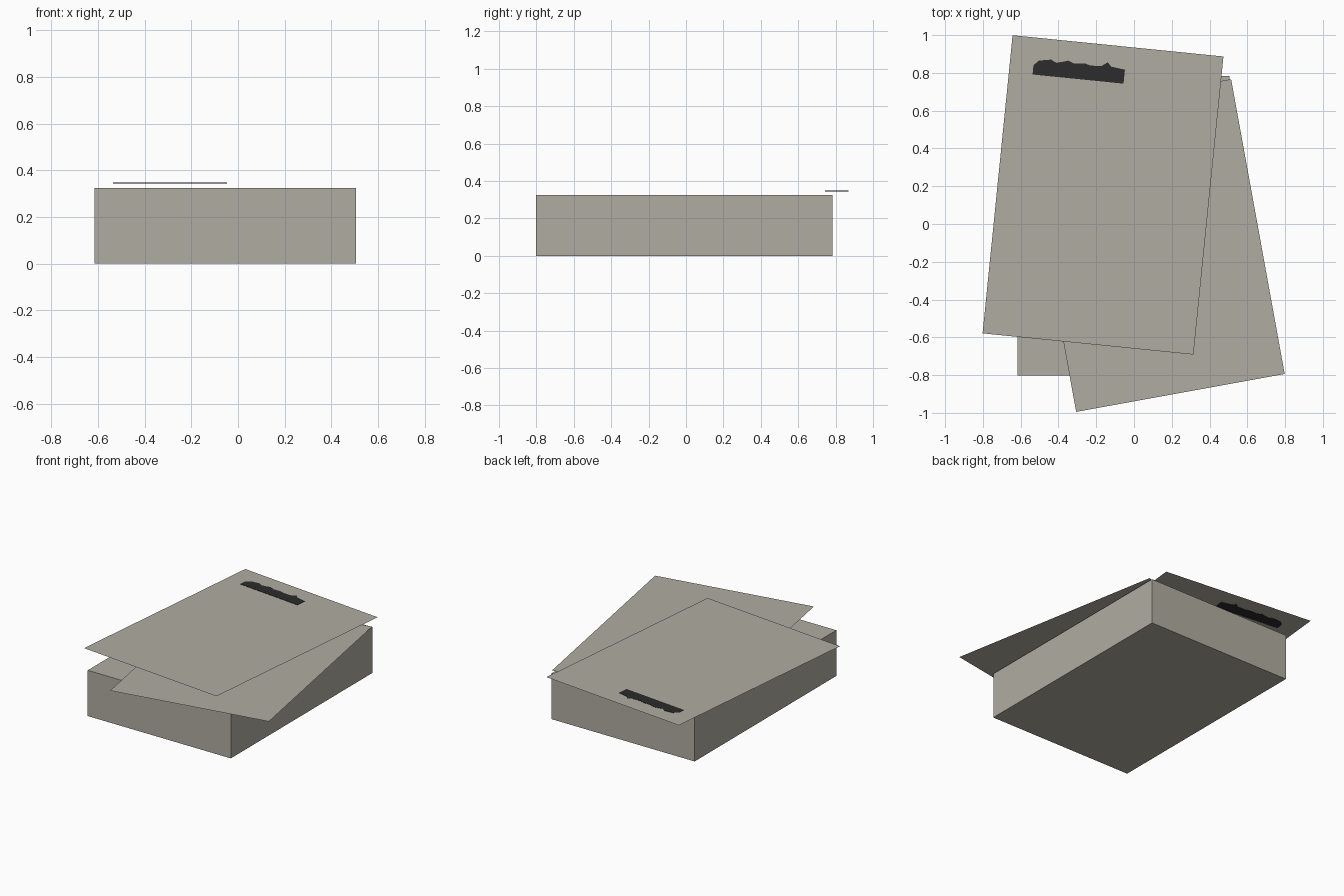
import bpy
import bmesh
from math import radians
from mathutils import Matrix

cube = bpy.data.objects.get("Cube")
if cube:
    bpy.data.objects.remove(cube, do_unlink=True)

WIDTH, LENGTH, STACK_HEIGHT = 1.122, 1.586, 0.324


def make_material(name, colour):
    mat = bpy.data.materials.new(name)
    mat.use_nodes = True
    mat.diffuse_color = (*colour, 1)
    mat.node_tree.nodes["Principled BSDF"].inputs["Base Color"].default_value = (*colour, 1)
    return mat


def add_object(name, bm, mat, location, angle=0):
    mesh = bpy.data.meshes.new(name)
    bm.to_mesh(mesh)
    bm.free()
    mesh.materials.append(mat)
    obj = bpy.data.objects.new(name, mesh)
    obj.location = location
    obj.rotation_euler.z = radians(angle)
    bpy.context.collection.objects.link(obj)
    return obj


def add_sheet(name, location, angle):
    bm = bmesh.new()
    size = Matrix.Diagonal((WIDTH, LENGTH, 1, 1))
    bmesh.ops.create_grid(bm, x_segments=1, y_segments=1, size=0.5, matrix=size)
    return add_object(name, bm, paper, location, angle)


paper = make_material("warm grey paper", (0.434, 0.42, 0.356))
ink = make_material("dark ink", (0.025, 0.025, 0.025))

# Thick squared stack of paper
bm = bmesh.new()
bmesh.ops.create_cube(bm, size=1, matrix=Matrix.Diagonal((WIDTH, LENGTH, STACK_HEIGHT, 1)))
add_object("paper_stack", bm, paper, (-0.055, -0.01, STACK_HEIGHT / 2))

# Two loose sheets lying askew just above the stack
add_sheet("lower_sheet", (0.104, -0.114, 0.336), 10.3)
top_sheet = add_sheet("top_sheet", (-0.164, 0.154, 0.346), -5.75)

# Dark printed heading strip with an uneven upper edge, seen from both sides
outline = [(0, 0), (0.484, 0), (0.484, 0.074), (0.41, 0.083), (0.39, 0.104),
           (0.36, 0.082), (0.3, 0.077), (0.275, 0.085), (0.213, 0.079),
           (0.18, 0.092), (0.16, 0.085), (0.118, 0.074), (0.09, 0.088),
           (0.027, 0.077), (0, 0.05)]
bm = bmesh.new()
face = bm.faces.new([bm.verts.new((x - 0.435, y + 0.597, -0.002)) for x, y in outline])
side = bmesh.ops.extrude_face_region(bm, geom=[face], use_keep_orig=True)
moved = [v for v in side["geom"] if isinstance(v, bmesh.types.BMVert)]
bmesh.ops.translate(bm, verts=moved, vec=(0, 0, 0.004))
bmesh.ops.recalc_face_normals(bm, faces=bm.faces)
add_object("heading_strip", bm, ink, top_sheet.location, -5.75)
